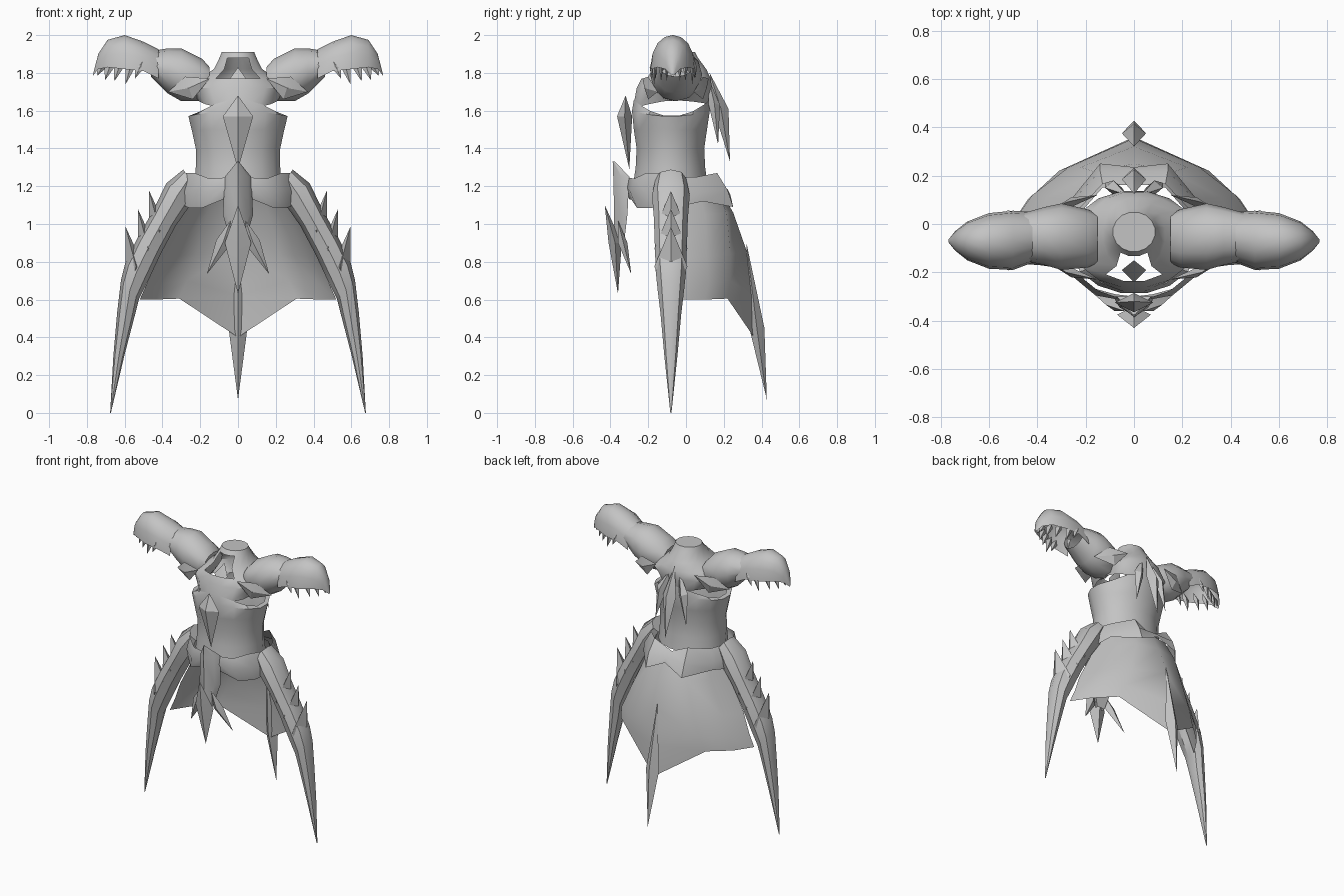
import bpy, bmesh, math
from mathutils import Vector as V

if "Cube" in bpy.data.objects:
    bpy.data.objects.remove(bpy.data.objects["Cube"])

steel = bpy.data.materials.new("grey steel")
steel.diffuse_color = (0.55, 0.55, 0.55, 1)
steel.use_nodes = True
steel.node_tree.nodes["Principled BSDF"].inputs["Base Color"].default_value = steel.diffuse_color


def build(name, verts, faces, mirror=False, angle=40):
    me = bpy.data.meshes.new(name)
    bm = bmesh.new()
    vs = [bm.verts.new(v) for v in verts]
    for f in faces:
        bm.faces.new([vs[i] for i in f])
    if mirror:  # mirrored copy across x
        geo = bmesh.ops.duplicate(bm, geom=bm.verts[:] + bm.edges[:] + bm.faces[:])["geom"]
        for v in geo:
            if isinstance(v, bmesh.types.BMVert):
                v.co.x *= -1
        bmesh.ops.remove_doubles(bm, verts=bm.verts[:], dist=0.0005)
    bmesh.ops.recalc_face_normals(bm, faces=bm.faces[:])
    bm.to_mesh(me)
    bm.free()
    me.materials.append(steel)
    ob = bpy.data.objects.new(name, me)
    bpy.context.collection.objects.link(ob)
    bpy.ops.object.select_all(action='DESELECT')
    ob.select_set(True)
    bpy.context.view_layer.objects.active = ob
    bpy.ops.object.shade_smooth_by_angle(angle=math.radians(angle))
    return ob


def loft(name, rings, mirror=False, caps=(False, False), skip=None, closed=True, angle=40):
    n = len(rings[0])
    verts = [p for r in rings for p in r]
    faces = []
    for i in range(len(rings) - 1):
        for j in range(n if closed else n - 1):
            if skip and skip(i, j):
                continue
            k = (j + 1) % n
            faces.append((i * n + j, i * n + k, (i + 1) * n + k, (i + 1) * n + j))
    if caps[0]:
        faces.append(tuple(range(n)))
    if caps[1]:
        faces.append(tuple(range(len(verts) - n, len(verts))))
    return build(name, verts, faces, mirror, angle)


def blade(name, top, mid, tip, wide, thick, mirror=False):
    """Double-ended spike with a diamond section at mid."""
    top, mid, tip, wide, thick = map(V, (top, mid, tip, wide, thick))
    verts = [top, mid + wide, mid + thick, mid - wide, mid - thick, tip]
    faces = [f for i in range(4) for f in ((0, 1 + i, 1 + (i + 1) % 4), (5, 1 + (i + 1) % 4, 1 + i))]
    return build(name, verts, faces, mirror, 25)


def body_ring(z, rx, yf, yb, n=16, wave=0.0, front=0.0):
    """Horizontal ring; wave lifts front and back, front lifts only the front."""
    out = []
    for k in range(n):
        a = 2 * math.pi * (k + 0.5) / n
        c, s = math.cos(a), math.sin(a)
        y = (yf + yb) / 2 + s * (yb - yf) / 2
        out.append((rx * c, y, z + wave * s * s + front * max(0, -s)))
    return out


# Waist
loft("waist", [body_ring(*r) for r in [
    (1.20, .235, -.285, .12), (1.30, .228, -.27, .105), (1.40, .228, -.265, .10),
    (1.50, .25, -.28, .115)]] + [body_ring(1.57, .268, -.29, .13, wave=.03),
                                body_ring(1.57, .235, -.28, .13, wave=.09)])

# Chest and collar, with an opening at the front of the neck
loft("chest", [body_ring(1.655, .21, -.285, .12, wave=-.02, front=-.025)] + [body_ring(*r) for r in [
    (1.72, .265, -.265, .14), (1.77, .21, -.24, .135), (1.82, .13, -.20, .11),
    (1.88, .10, -.135, .065), (1.91, .088, -.115, .05)]],
    caps=(False, True), skip=lambda i, j: i in (2, 3) and j in (10, 11, 12))
blade("throat_plate", (0, -.15, 1.83), (0, -.19, 1.76), (0, -.24, 1.68), (.05, 0, 0), (0, .01, 0))


def arm_ring(x, zb, zt, yf, yb, n=12):
    return [(x, (yf + yb) / 2 + math.sin(a) * (yb - yf) / 2, (zb + zt) / 2 + math.cos(a) * (zt - zb) / 2)
            for a in (2 * math.pi * k / n for k in range(n))]


# Upper arm tubes
loft("upper_arm", [arm_ring(*r) for r in [
    (.15, 1.71, 1.83, -.16, .04), (.19, 1.65, 1.875, -.18, .06), (.30, 1.65, 1.93, -.19, .085),
    (.37, 1.69, 1.93, -.17, .07), (.46, 1.78, 1.915, -.15, .045)]], mirror=True, caps=(True, False))


# Hooked shoulder shells, open underneath
def shell_ring(x, zb, zt, yf, yb, n=8):
    return [(x, (yf + yb) / 2 - math.cos(a) * (yb - yf) / 2, zb + math.sin(a) ** .8 * (zt - zb))
            for a in (math.pi * k / n + 1e-7 * (k == 0) for k in range(n))] + [(x, yb, zb)]


loft("shoulder_shell", [shell_ring(*r) for r in [
    (.42, 1.77, 1.925, -.16, .05), (.50, 1.81, 1.965, -.19, .055), (.60, 1.82, 2.0, -.185, .045),
    (.69, 1.83, 1.975, -.15, .01), (.74, 1.82, 1.90, -.11, -.03), (.768, 1.785, 1.79, -.075, -.065)]],
    mirror=True, closed=False)

# Teeth along both hems of the shells
for i, (x, z) in enumerate([(.53, 1.77), (.58, 1.74), (.64, 1.755), (.69, 1.76), (.73, 1.785)]):
    inset = max(0, x - .56) * .6
    for side, y in (("front", -.18 + inset), ("back", .045 - inset)):
        blade(f"{side}_tooth_{i}", (x - .03, y, 1.87), (x - .01, y, 1.83), (x + .015, y, z),
              (.026, 0, 0), (0, .012, 0), True)

# Pointed plates where the arms meet the chest
for side, y, s in (("front", -.2, -1), ("back", .09, 1)):
    blade(f"{side}_armpit_plate", (.15, y + .03 * s, 1.77), (.26, y, 1.72), (.37, y - .05 * s, 1.70),
          (.02, 0, .06), (0, .02, 0), True)

# Back fangs
blade("back_fang", (0, .125, 1.80), (0, .185, 1.61), (0, .233, 1.33), (.05, 0, 0), (0, .04, 0))
blade("side_back_fang", (.03, .12, 1.77), (.085, .15, 1.63), (.12, .17, 1.42), (.035, 0, .01), (0, .03, 0), True)

# Chest gem
blade("chest_gem", (0, -.32, 1.68), (0, -.325, 1.57), (0, -.30, 1.29), (.08, 0, 0), (0, .04, 0))

# Front hanging plates
loft("front_tasset", [[(-w, b, z), (-w * .75, (b + f) / 2, z), (0, f, z), (w * .75, (b + f) / 2, z), (w, b, z)]
                      for z, w, b, f in [(1.33, .004, -.375, -.388), (1.25, .07, -.30, -.385),
                                         (1.05, .08, -.31, -.38), (.88, .03, -.33, -.38)]], angle=30)
blade("centre_tasset_spike", (0, -.43, 1.10), (0, -.375, .90), (0, -.36, .63), (.07, 0, 0), (0, .035, 0))
blade("side_tasset_spike", (.04, -.36, 1.02), (.08, -.335, .90), (.165, -.29, .735),
      (.035, 0, .015), (0, .025, 0), True)

# Belt: top and bottom edges swept from the front centre round to the hip, and the same behind
loft("front_belt", [[(0, -.305, 1.25), (.08, -.30, 1.245), (.15, -.275, 1.24), (.23, -.21, 1.27), (.28, -.13, 1.27)],
                    [(0, -.315, 1.18), (.08, -.31, 1.19), (.16, -.295, 1.17), (.25, -.22, 1.18), (.30, -.13, 1.17)],
                    [(0, -.30, 1.13), (.08, -.29, 1.13), (.19, -.26, 1.085), (.26, -.18, 1.085), (.29, -.13, 1.10)]],
     mirror=True, closed=False)
loft("back_belt", [[(0, .16, 1.21), (.13, .165, 1.27), (.23, .06, 1.25), (.27, -.05, 1.25)],
                   [(0, .22, 1.185), (.14, .22, 1.18), (.27, .08, 1.17), (.31, -.05, 1.17)],
                   [(0, .235, 1.155), (.14, .25, 1.09), (.27, .09, 1.12), (.31, -.05, 1.09)]],
     mirror=True, closed=False)


# Side legs: curved tubes tapering to a point
def leg_ring(xi, zi, xo, zo, h, n=8):
    c, d = V(((xi + xo) / 2, -.08, (zi + zo) / 2)), V(((xo - xi) / 2, 0, (zo - zi) / 2))
    return [c + d * math.cos(a) + V((0, h * math.sin(a), 0)) for a in (2 * math.pi * k / n for k in range(n))]


loft("side_leg", [leg_ring(*r) for r in [
    (.225, 1.20, .29, 1.288, .08), (.26, 1.09, .38, 1.215, .10), (.33, .99, .45, 1.07, .09),
    (.41, .84, .53, .93, .085), (.48, .69, .595, .80, .08), (.525, .60, .62, .70, .07),
    (.545, .52, .64, .53, .055), (.60, .31, .66, .30, .035), (.673, 0, .677, 0, .003)]],
    mirror=True, caps=(True, True))
for i, (x, z) in enumerate([(.47, 1.175), (.53, 1.08), (.595, .985)]):
    blade(f"leg_spike_{i}", (x, -.08, z), (x - .055, -.08, z - .21), (x - .01, -.08, z - .40),
          (0, .088, 0), (.055, 0, .03), True)

# Flared back skirt and its tail spike
loft("back_skirt", [[(0, .17, 1.20), (.13, .15, 1.20), (.21, .06, 1.20), (.25, -.04, 1.20)],
                    [(0, .25, 1.06), (.16, .215, 1.06), (.26, .10, 1.05), (.32, -.04, 1.03)],
                    [(0, .32, .86), (.22, .235, .84), (.36, .11, .83), (.43, -.03, .82)],
                    [(0, .355, .62), (.27, .235, .70), (.42, .12, .69), (.48, -.02, .69)],
                    [(0, .36, .40), (.31, .22, .605), (.44, .10, .60), (.52, -.02, .60)]],
     mirror=True, closed=False)
blade("tail_spike", (0, .32, .90), (0, .375, .45), (0, .428, .07), (.05, 0, 0), (0, .04, 0))
